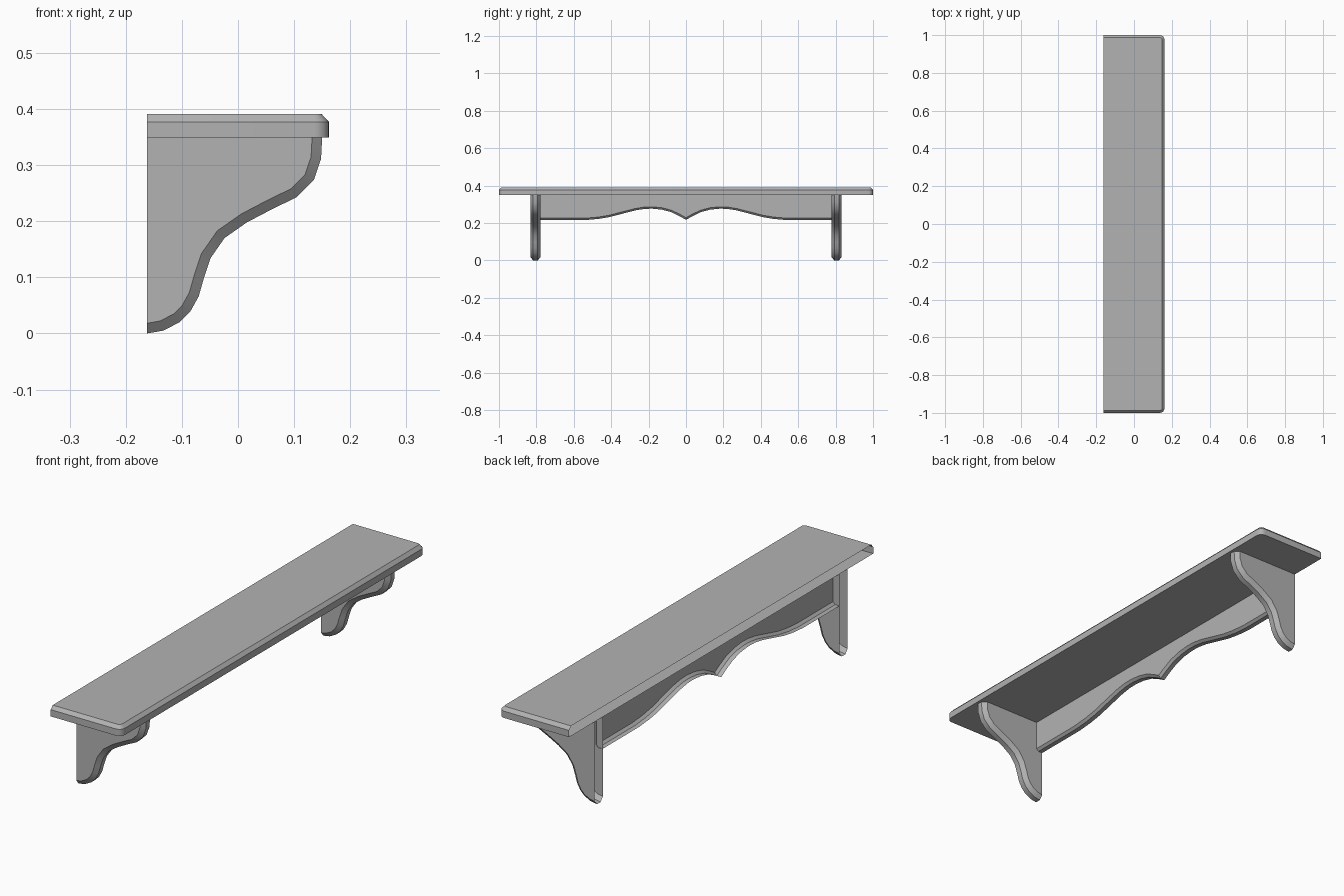
import bpy, bmesh, math
from mathutils import Vector

if "Cube" in bpy.data.objects:
    bpy.data.objects.remove(bpy.data.objects["Cube"])

BACK, UNDERSIDE = -0.162, 0.349

paint = bpy.data.materials.new("plain grey")
paint.use_nodes = True
grey = (0.45, 0.45, 0.45, 1)
paint.diffuse_color = grey
paint.node_tree.nodes["Principled BSDF"].inputs["Base Color"].default_value = grey


def inset(path, amount):
    """Move an open path to its left; the two ends slide along an axis."""
    pts = [Vector(p) for p in path]
    normals = []
    for a, b in zip(pts, pts[1:]):
        d = (b - a).normalized()
        normals.append(Vector((-d.y, d.x)))
    result = []
    for i, p in enumerate(pts):
        if i == 0 or i == len(pts) - 1:
            n = normals[0 if i == 0 else -1]
            result.append(p + amount * Vector((round(n.x), round(n.y))))
        else:
            a, b = normals[i - 1], normals[i]
            result.append(p + amount * (a + b) / (1 + a.dot(b)))
    return result


def board(name, path, layers, place, corners=(), cap_first=True):
    """Stack inset copies of an edge path; the wall side is left open."""
    bm = bmesh.new()
    rings = [[bm.verts.new(place(p.x, p.y, w)) for p in inset(path, amount)]
             for w, amount in layers]
    for r, s in zip(rings, rings[1:]):
        for i in range(len(path) - 1):
            bm.faces.new((r[i], r[i + 1], s[i + 1], s[i]))

    def cap(index):
        extra = [bm.verts.new(place(u, v, layers[index][0])) for u, v in corners]
        return bm.faces.new(rings[index] + extra)

    if cap_first:
        cap(0)
    last = cap(-1)
    bmesh.ops.recalc_face_normals(bm, faces=bm.faces[:])
    outward = Vector(place(0, 0, layers[-1][0])) - Vector(place(0, 0, layers[0][0]))
    last.normal_update()
    if last.normal.dot(outward) < 0:
        bmesh.ops.reverse_faces(bm, faces=bm.faces[:])
    mesh = bpy.data.meshes.new(name)
    bm.to_mesh(mesh)
    bm.free()
    mesh.materials.append(paint)
    obj = bpy.data.objects.new(name, mesh)
    bpy.context.collection.objects.link(obj)
    bpy.ops.object.select_all(action="DESELECT")
    obj.select_set(True)
    bpy.context.view_layer.objects.active = obj
    bpy.ops.object.shade_smooth_by_angle(angle=math.radians(30))
    return obj


# Shelf top: rounded front corners and a chamfered upper edge
front, radius = 0.162, 0.026
arc = [(front - radius + radius * math.sin(t), -1 + radius - radius * math.cos(t))
       for t in (math.pi / 2 * k / 6 for k in range(7))]
half = [(BACK, -1)] + arc
shelf_path = half + [(x, -y) for x, y in reversed(half)]
board("shelf_top", shelf_path,
      [(UNDERSIDE, 0), (0.377, 0), (0.391, 0.013)],
      lambda u, v, w: (u, v, w))

# Brackets: S-curved front edge, chamfered on both sides
bracket_path = [(BACK, 0), (-0.133, 0.005), (-0.104, 0.02), (-0.085, 0.039),
                (-0.07, 0.066), (-0.061, 0.098), (-0.049, 0.134), (-0.024, 0.17),
                (0.016, 0.198), (0.06, 0.221), (0.105, 0.243), (0.135, 0.273),
                (0.148, 0.311), (0.15, UNDERSIDE)]
for name, y in (("front_bracket", -0.805), ("back_bracket", 0.805)):
    board(name, bracket_path,
          [(y - 0.027, 0.018), (y - 0.012, 0), (y + 0.012, 0), (y + 0.027, 0.018)],
          lambda u, v, w: (u, w, v), corners=[(BACK, UNDERSIDE)])

# Apron: scalloped lower edge with a point in the middle
end = 0.78
scallop = [(-end, 0.216), (-0.54, 0.216), (-0.47, 0.222), (-0.41, 0.232),
           (-0.34, 0.25), (-0.27, 0.268), (-0.22, 0.276), (-0.18, 0.277),
           (-0.13, 0.272), (-0.08, 0.259), (-0.035, 0.237)]
apron_path = scallop + [(0, 0.217)] + [(-y, z) for y, z in reversed(scallop)]
board("apron", apron_path,
      [(BACK, 0), (BACK + 0.02, 0), (BACK + 0.03, 0.01)],
      lambda u, v, w: (w, u, v),
      corners=[(end, UNDERSIDE), (-end, UNDERSIDE)], cap_first=False)
